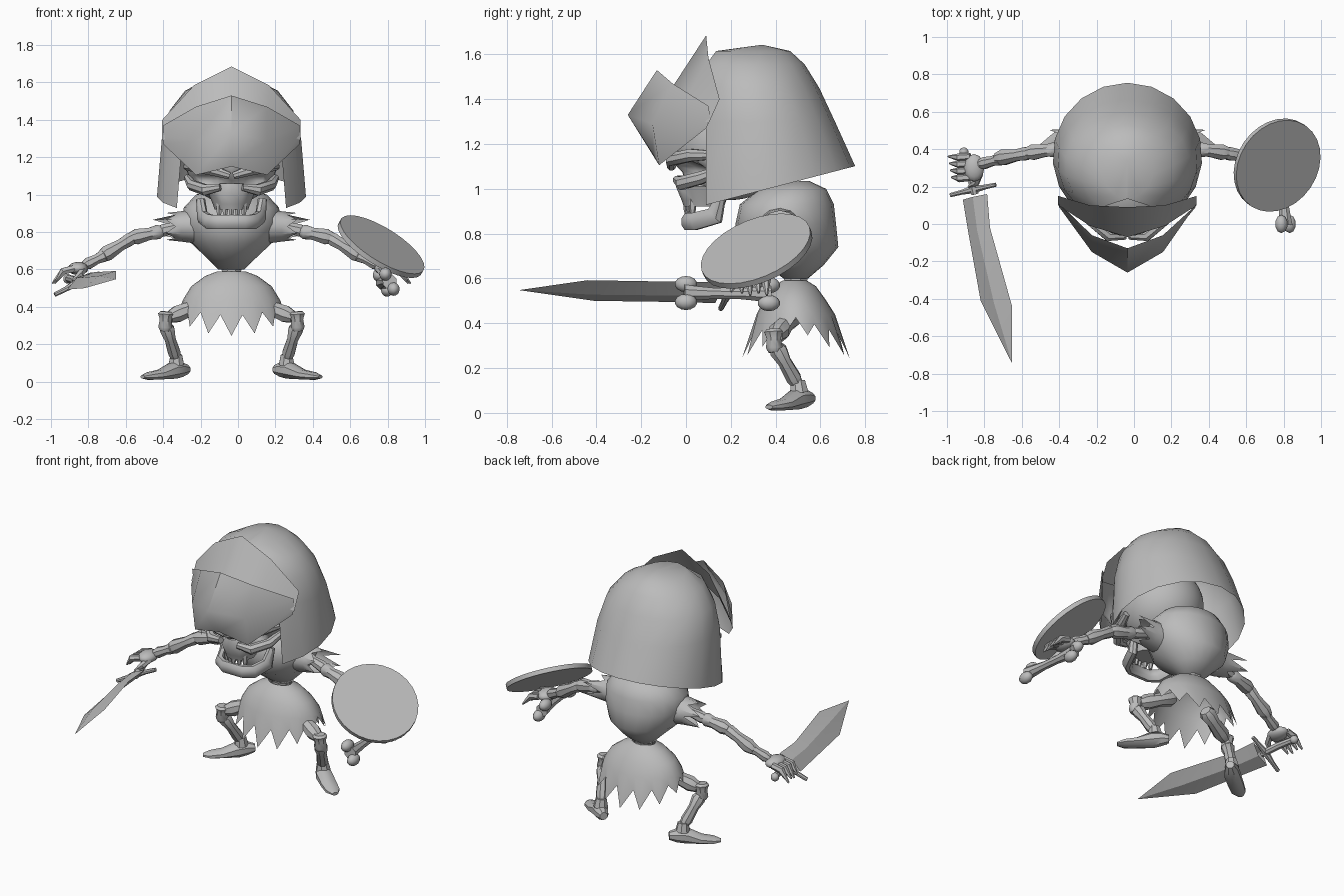
import bpy, bmesh, math
from math import sin, cos, pi
from mathutils import Vector as V

if "Cube" in bpy.data.objects:
    bpy.data.objects.remove(bpy.data.objects["Cube"])

GREY = bpy.data.materials.new("plain grey")
GREY.use_nodes = True
GREY.diffuse_color = (.5, .5, .5, 1)
GREY.node_tree.nodes["Principled BSDF"].inputs["Base Color"].default_value = (.5, .5, .5, 1)

C = -0.035  # body centre line
SIDES = ((-1, "right"), (1, "left"))


def finish(name, bm, angle=40):
    bmesh.ops.recalc_face_normals(bm, faces=bm.faces)
    me = bpy.data.meshes.new(name)
    bm.to_mesh(me)
    bm.free()
    me.materials.append(GREY)
    for p in me.polygons:
        p.use_smooth = True
    me.set_sharp_from_angle(angle=math.radians(angle))
    ob = bpy.data.objects.new(name, me)
    bpy.context.collection.objects.link(ob)
    return ob


def loft(name, rings, closed=True, caps=True, apex=None, angle=40):
    """Skin a list of equally long point rings."""
    bm = bmesh.new()
    rows = [[bm.verts.new(p) for p in r] for r in rings]
    n = len(rows[0])
    for a, b in zip(rows, rows[1:]):
        for i in range(n if closed else n - 1):
            j = (i + 1) % n
            bm.faces.new((a[i], a[j], b[j], b[i]))
    if caps:
        bm.faces.new(rows[0])
        bm.faces.new(rows[-1])
    if apex:
        t = bm.verts.new(apex)
        for i in range(n if closed else n - 1):
            bm.faces.new((rows[-1][i], rows[-1][(i + 1) % n], t))
    return finish(name, bm, angle)


def tube(name, pts, radii, sides=8, up=(0, 0, 1), angle=40):
    """Tube along a path; a radius may be (across, along up)."""
    pts = [V(p) for p in pts]
    rings = []
    for i, p in enumerate(pts):
        d = (pts[min(i + 1, len(pts) - 1)] - pts[max(i - 1, 0)]).normalized()
        s = d.cross(V(up)).normalized()
        u = s.cross(d)
        r = radii[i]
        ra, rb = r if isinstance(r, tuple) else (r, r)
        rings.append([p + s * ra * cos(t) + u * rb * sin(t)
                      for t in (2 * pi * (k + .5) / sides for k in range(sides))])
    return loft(name, rings, angle=angle)


def bone(name, a, b, r0, r1, up=(0, 1, 0)):
    a, b = V(a), V(b)
    return tube(name, [a.lerp(b, t) for t in (0, .12, .4, .8, 1)],
                [r0 * .7, r0, (r0 + r1) * .4, r1, r1 * .7], up=up)


def ball(name, centre, radii, seg=16, dent=None):
    bm = bmesh.new()
    bmesh.ops.create_uvsphere(bm, u_segments=seg, v_segments=seg * 3 // 4, radius=1)
    for v in bm.verts:
        v.co = V(centre) + V([a * b for a, b in zip(v.co, radii)])
        if dent:
            dent(v.co)
    return finish(name, bm, 80)


def oval(z, rx, cy, ry, n=20):
    return [(C + rx * sin(2 * pi * k / n), cy - ry * cos(2 * pi * k / n), z) for k in range(n)]


# helmet: open-fronted bell with a sloping, flared rim
FRONT, N = .09, 14
rings = []
for z, rx, cy, ry in ((None, .40, .36, .395), (1.30, .375, .33, .335), (1.45, .335, .31, .285),
                      (1.555, .25, .29, .24), (1.615, .14, .30, .165)):
    a0 = math.acos(min(1, (cy - FRONT) / ry))
    ring = []
    for k in range(N + 1):
        a = a0 + (2 * pi - 2 * a0) * k / N
        y = cy - ry * cos(a)
        ring.append((C + rx * sin(a), y, z or .905 + .26 * y))
    rings.append(ring)
loft("helmet", rings, closed=False, caps=False, apex=(C, .34, 1.643), angle=60)


# visor plates: half profiles mirrored across the centre
def plate(name, columns):
    cols = [(-x, row) for x, row in columns[:0:-1]] + columns
    loft(name, [[(C + x, y, z) for y, z in row] for x, row in cols], closed=False, caps=False, angle=50)


plate("visor", [(0, ((-.145, 1.15), (-.26, 1.33), (-.13, 1.53))),
                (.19, ((-.12, 1.105), (-.15, 1.29), (-.06, 1.47))),
                (.365, ((.09, 1.27), (.11, 1.31), (.10, 1.37)))])
plate("helmet_crest", [(0, ((-.07, 1.44), (.09, 1.685))),
                       (.2, ((-.01, 1.38), (.10, 1.585))),
                       (.37, ((.10, 1.29), (.15, 1.40)))])


# skull with sunken eye sockets and nose
def sockets(p):
    if p.y < .2:
        for x, z, w, h, d in ((-.115, 1.085, .085, .05, .09), (.115, 1.085, .085, .05, .09),
                              (0, 1.045, .03, .035, .05)):
            q = ((p.x - C - x) / w) ** 2 + ((p.z - z - abs(x) * .0) / h) ** 2
            p.y += d * max(0, 1 - q)


ball("skull", (C, .2, 1.2), (.25, .265, .25), 36, sockets)
for s, side in SIDES:
    tube(side + "_cheekbone", [(C + s * x, y, z) for x, y, z in
                               ((.06, -.04, 1.04), (.14, -.02, 1.025), (.21, .07, 1.05), (.235, .17, 1.09))],
         [.02, .032, .03, .02])
    tube(side + "_brow", [(C + s * x, y, z) for x, y, z in
                          ((.01, -.065, 1.10), (.10, -.065, 1.13), (.20, .02, 1.15), (.24, .12, 1.15))],
         [.02, .03, .03, .02])
loft("upper_jaw", [oval(z, rx, cy, ry, 12) for z, rx, cy, ry in
                   ((1.06, .07, .06, .10), (1.01, .125, .08, .125), (.95, .10, .08, .10), (.92, .09, .08, .09))])
for k in range(-2, 3):
    tube("upper_tooth", [(C + k * .033, .005 + .012 * abs(k), z) for z in (.96, .91, .885)],
         [.017, .016, .01], 6, up=(0, 1, 0))

# lower jaw: one U-shaped bar
half = [(.165, .16, .975), (.155, .13, .88), (.12, .04, .855), (.07, .005, .853)]
path = [(C - x, y, z) for x, y, z in half] + [(C + x, y, z) for x, y, z in half[::-1]]
jr = [(.025, .02), (.028, .045), (.03, .042), (.028, .04)]
tube("lower_jaw", path, jr + jr[::-1], 8)

# torso, spine and ragged skirt
loft("torso", [oval(*r) for r in ((1.035, .07, .48, .07), (1.0, .19, .475, .15), (.93, .255, .45, .21),
                                  (.84, .26, .445, .225), (.74, .215, .465, .215), (.66, .13, .485, .13),
                                  (.60, .07, .49, .055))], angle=60)
tube("neck", [(C, .42, .95), (C, .3, 1.02), (C, .25, 1.1)], [.07, .06, .07], up=(1, 0, 0))
tube("spine", [(C, .49, z) for z in (.64, .59, .54)], [.07, .055, .06], up=(0, 1, 0))
SK = 28
hem = []
for k in range(SK):
    a = 2 * pi * (k + 1) / SK
    f, tip = abs(cos(a)), k % 2
    drop = .07 * f + tip * (.05 + .06 * f)
    hem.append((C + (.265 + .02 * tip) * sin(a), .49 - (.19 + .05 * tip) * cos(a), .425 - drop))
skirt = [oval(*r, n=SK) for r in ((.59, .075, .485, .055), (.565, .14, .485, .095),
                                  (.51, .215, .485, .135), (.44, .258, .49, .175))]
skirt = [r[1:] + r[:1] for r in skirt]
loft("skirt", skirt + [hem], caps=False, angle=60)

# mirrored limbs
for s, side in SIDES:
    def P(x, y, z):
        return V((C + s * x, y, z))

    # ragged sleeve around the shoulder
    spikes = []
    for x, r, ragged in ((.2, .10, 0), (.27, .09, 0), (.30, .08, 1)):
        spikes.append([P(x + ragged * (k % 2) * (.05 + .07 * (cos(2 * pi * k / 12) > .4)),
                         .42 + r * cos(2 * pi * k / 12) * (1 + .2 * ragged * (k % 2)),
                         .83 + r * .9 * sin(2 * pi * k / 12)) for k in range(12)])
    loft(side + "_sleeve", spikes, caps=False)
    bone(side + "_upper_arm", P(.22, .42, .845), P(.40, .40, .80), .036, .036)
    bone(side + "_elbow", P(.37, .40, .805), P(.54, .38, .768), .042, .045)
    bone(side + "_forearm", P(.52, .38, .775), P(.70, .35, .665), .038, .045)
    bone(side + "_wrist", P(.67, .35, .68), P(.79, .32, .62), .036, .034)

    # hand with tapering fingers
    ball(side + "_palm", P(.82, .30, .605), (.055, .075, .035), 12)
    for k in range(4):
        y = .25 + .037 * k
        tube(side + "_finger", [P(.84, y, .605), P(.90, y - .005, .59), P(.94 + .006 * k, y, .535 - .01 * (k % 2))],
             [.02, .022, .005], 6, up=(0, 1, 0))
    tube(side + "_thumb", [P(.79, .27, .60), P(.81, .22, .575), P(.85, .20, .54)], [.02, .02, .006], 6, up=(0, 1, 0))

    # bent leg and pointed shoe
    bone(side + "_thigh", P(.12, .47, .43), P(.33, .40, .345), .05, .048)
    bone(side + "_knee", P(.35, .39, .375), P(.355, .395, .27), .045, .04)
    bone(side + "_shin", P(.35, .40, .30), P(.295, .50, .12), .042, .036)
    tube(side + "_shoe", [P(.235, .56, .065), P(.27, .53, .065), P(.31, .49, .06), P(.38, .44, .038), P(.44, .395, .03),
                          P(.475, .37, .026)],
         [(.025, .025), (.042, .042), (.05, .048), (.05, .028), (.045, .022), (.02, .01)], 8)
    tube(side + "_ankle", [P(.295, .50, .145), P(.295, .505, .09)], [.033, .045], up=(0, 1, 0))

# sword: diamond-section blade, guard, grip and pommel
rings = []
for left, right, t in (((-.915, .13, .49), (-.785, .16, .585), .022), ((-.885, -.05, .495), (-.77, -.02, .585), .02),
                       ((-.82, -.41, .50), (-.652, -.44, .592), .022)):
    a, b = V(left), V(right)
    n = V((-.55, 0, .83)) * t
    rings.append([a, (a + b) / 2 + n, b, (a + b) / 2 - n])
loft("sword_blade", rings, caps=False, apex=(-.652, -.745, .548), angle=10)
tube("sword_guard", [(-.98, .155, .465), (-.92, .17, .495), (-.86, .185, .53), (-.80, .197, .555), (-.74, .21, .58)],
     [.012, .014, .022, .014, .012])
tube("sword_grip", [(-.85, .16, .53), (-.88, .28, .545), (-.905, .37, .55)], [.022, .022, .02])
ball("sword_pommel", (-.91, .385, .55), (.026, .026, .026), 10)

# round shield, tilted outward
bm = bmesh.new()
bmesh.ops.create_cone(bm, cap_ends=True, segments=28, radius1=.26, radius2=.26, depth=.028)
shield = finish("shield", bm)
shield.location = (.765, .315, .722)
shield.rotation_mode = "QUATERNION"
shield.rotation_quaternion = V((.5, -.34, .8)).to_track_quat("Z", "Y")

# bone club held behind the shield
ends = [V((.81, .0, .535)), V((.775, .37, .53))]
tube("bone_club", [ends[0].lerp(ends[1], t) for t in (-.02, .12, .35, .65, .88, 1.02)],
     [.04, .034, .026, .026, .034, .04])
for e in ends:
    for k in (-1, 1):
        ball("club_knuckle", e + V((-.022 * k, 0, .04 * k)), (.034, .05, .036), 10)
